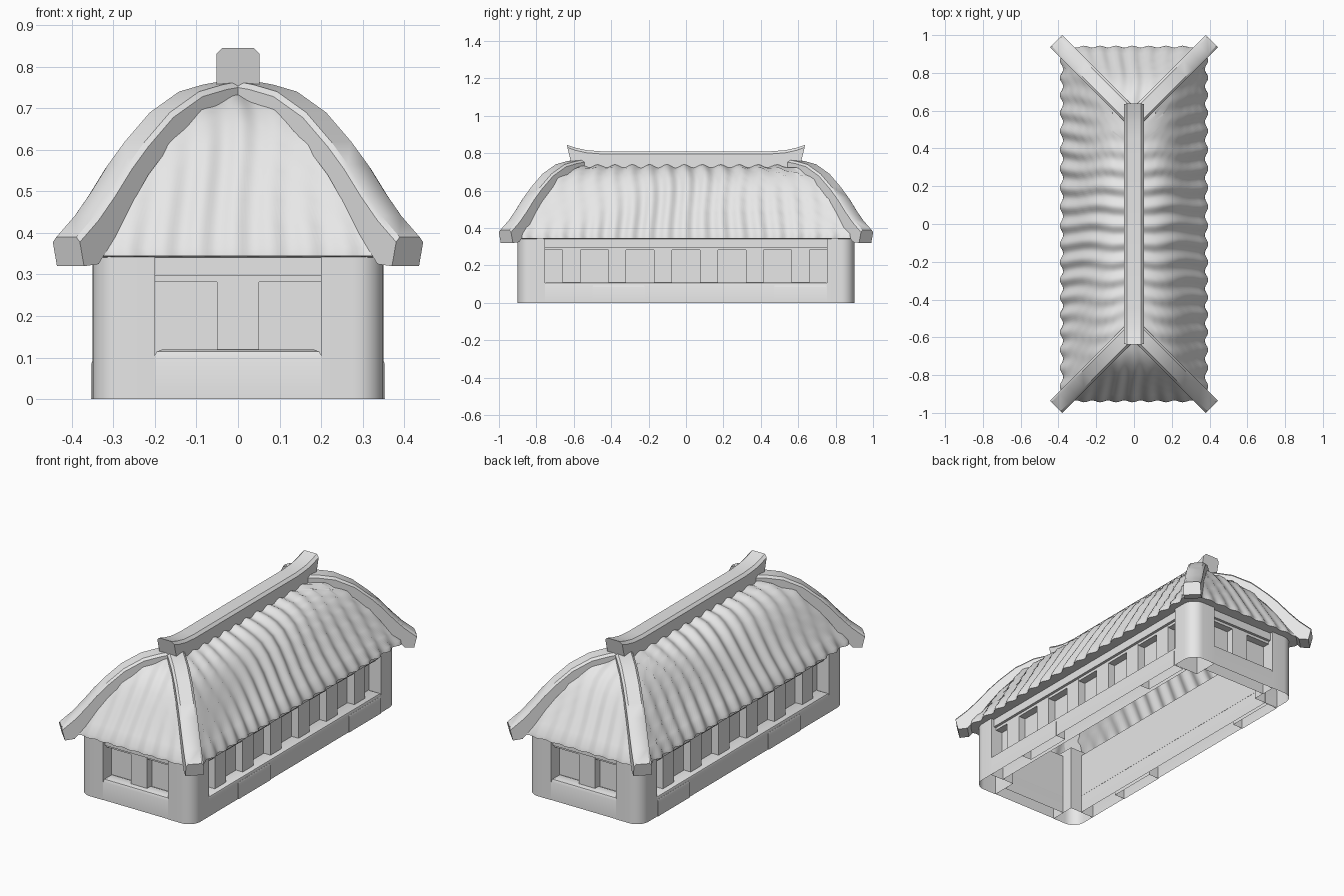
import bpy, bmesh, math
from mathutils import Vector

if "Cube" in bpy.data.objects:
    bpy.data.objects.remove(bpy.data.objects["Cube"], do_unlink=True)

grey = bpy.data.materials.new("plain_grey")
grey.use_nodes = True
grey.diffuse_color = (0.8, 0.8, 0.8, 1)
grey.node_tree.nodes["Principled BSDF"].inputs["Base Color"].default_value = grey.diffuse_color
parts = []


def finish(name, bm, mirror=(False, False)):
    """Turn a bmesh into an object, mirrored over x and/or y."""
    bmesh.ops.recalc_face_normals(bm, faces=bm.faces)
    mesh = bpy.data.meshes.new(name)
    bm.to_mesh(mesh)
    bm.free()
    mesh.materials.append(grey)
    ob = bpy.data.objects.new(name, mesh)
    bpy.context.collection.objects.link(ob)
    if any(mirror):
        mod = ob.modifiers.new("mirror", 'MIRROR')
        mod.use_axis = (mirror[0], mirror[1], False)
    parts.append(ob)
    return ob


def box(name, x, y, z, mirror=(False, False), bevel=0.0, open_bottom=False):
    """Box from (min, max) ranges, with optional bevel and open underside."""
    bm = bmesh.new()
    bmesh.ops.create_cube(bm, size=1)
    for v in bm.verts:
        v.co = Vector([r[0] if c < 0 else r[1] for c, r in zip(v.co, (x, y, z))])
    if bevel:
        top = [e for e in bm.edges if all(v.co.z > z[0] + 1e-4 for v in e.verts)]
        bmesh.ops.bevel(bm, geom=top, offset=bevel, segments=2, profile=0.5, affect='EDGES')
    if open_bottom:
        low = [f for f in bm.faces if all(v.co.z < z[0] + 1e-4 for v in f.verts)]
        bmesh.ops.delete(bm, geom=low, context='FACES')
    return finish(name, bm, mirror)


def loft(name, rings, mirror, cap_first=True):
    """Skin a row of closed rings and cap the ends."""
    bm = bmesh.new()
    rows = [[bm.verts.new(p) for p in ring] for ring in rings]
    n = len(rows[0])
    for a, b in zip(rows, rows[1:]):
        for i in range(n):
            bm.faces.new((a[i], a[(i + 1) % n], b[(i + 1) % n], b[i]))
    bm.faces.new(rows[-1])
    if cap_first:
        bm.faces.new(rows[0])
    return finish(name, bm, mirror)


def section(half, top, bottom, cut):
    """Beam cross-section with chamfered top corners: (across, z) pairs."""
    return [(-half, bottom), (half, bottom), (half, top - cut),
            (half - cut, top), (-half + cut, top), (-half, top - cut)]


BOTH = (True, True)
ALONG_X, ALONG_Y = (True, False), (False, True)

# Corner posts with a rounded outer corner, open underneath
bm = bmesh.new()
R = 0.07
outline = [(0.2, 0.755), (0.35, 0.755)]
for i in range(9):
    a = math.pi / 2 * i / 8
    outline.append((0.35 - R + R * math.cos(a), 0.9 - R + R * math.sin(a)))
outline.append((0.2, 0.9))
low = [bm.verts.new((x, y, 0)) for x, y in outline]
high = [bm.verts.new((x, y, 0.37)) for x, y in outline]
for i in range(len(low)):
    j = (i + 1) % len(low)
    bm.faces.new((low[i], low[j], high[j], high[i]))
bm.faces.new(high)
finish("corner_posts", bm, BOTH)

# Low stone walls between the posts
box("side_low_walls", (0.27, 0.35), (-0.757, 0.757), (0, 0.11), ALONG_X, 0.012, True)
box("end_low_walls", (-0.202, 0.202), (0.82, 0.898), (0, 0.12), ALONG_Y, 0.02, True)
for y0 in (-0.5, 0.47):
    box("wall_stones", (0.29, 0.354), (y0, y0 + 0.28), (0, 0.095), ALONG_X, 0.012, True)

# Recessed walls, window columns and stepped lintels
box("side_recessed_walls", (0.27, 0.276), (-0.757, 0.757), (0.1, 0.345), ALONG_X)
box("end_recessed_walls", (-0.202, 0.202), (0.82, 0.826), (0.1, 0.345), ALONG_Y)
for i in range(6):
    yc = (i - 2.5) * 0.245
    box("side_column", (0.272, 0.32), (yc - 0.048, yc + 0.048), (0.1, 0.29), ALONG_X)
box("end_columns", (-0.05, 0.05), (0.822, 0.87), (0.1, 0.29), ALONG_Y)
for d, z in ((0.0, (0.282, 0.3)), (0.015, (0.297, 0.345))):
    box("side_lintels", (0.272, 0.318 + d), (-0.757, 0.757), z, ALONG_X)
    box("end_lintels", (-0.202, 0.202), (0.822, 0.868 + d), z, ALONG_Y)

# Rippled roof slopes: distance from the ridge, height
RIDGE = 0.555
PROFILE = [(0.0, 0.735), (0.06, 0.73), (0.11, 0.715), (0.15, 0.692), (0.19, 0.66),
           (0.23, 0.61), (0.27, 0.548), (0.31, 0.48), (0.35, 0.415), (0.38, 0.365),
           (0.384, 0.345), (0.315, 0.34)]


def slope(name, half_ridge, ripple, wave, columns, place, mirror):
    bm = bmesh.new()
    rows = []
    for k, (t, z) in enumerate(PROFILE):
        a, b = PROFILE[max(k - 1, 0)], PROFILE[min(k + 1, 9)]
        out = Vector((a[1] - b[1], b[0] - a[0]))
        out = out.normalized() if out.length > 0 and k < 10 else Vector((1, 0))
        row = []
        for i in range(columns + 1):
            along = (2 * i / columns - 1) * (half_ridge + t)
            bend = along + 0.01 * math.sin(t * 22 + along * 5)
            d = ripple * math.cos(2 * math.pi * bend / wave)
            if k == len(PROFILE) - 1:
                d = 0
            row.append(bm.verts.new(place(along, t + out.x * d, z + out.y * d)))
        rows.append(row)
    for r, s in zip(rows, rows[1:]):
        for i in range(columns):
            if half_ridge or r is not rows[0]:
                bm.faces.new((r[i], r[i + 1], s[i + 1], s[i]))
    if not half_ridge:
        bmesh.ops.delete(bm, geom=rows[0], context='VERTS')
    ob = finish(name, bm, mirror)
    # Keep the open shell facing the sky
    me = ob.data
    if sum(p.normal.z * p.area for p in me.polygons) < 0:
        me.flip_normals()


slope("long_roof_slopes", RIDGE, 0.009, 0.0965, 160,
      lambda s, t, z: (t, s, z), ALONG_X)
slope("end_roof_slopes", 0, 0.005, 0.085, 72,
      lambda s, t, z: (s, RIDGE + t, z), ALONG_Y)

# Curved hip beams running down to the four corners
HIP = [(0.015, 0.765, 0.70), (0.06, 0.757, 0.69), (0.118, 0.74, 0.67),
       (0.188, 0.69, 0.62), (0.248, 0.62, 0.54), (0.288, 0.565, 0.47),
       (0.328, 0.5, 0.39), (0.368, 0.442, 0.325), (0.413, 0.39, 0.32)]
rings = []
for c, top, bottom in HIP:
    ring = []
    for w, z in section(0.046, top, bottom, 0.012):
        q = w * math.sqrt(0.5)
        pull = 0.01 if c > 0.4 and z < 0.35 else 0
        ring.append((c + q - pull, RIDGE + c - q - pull, z))
    rings.append(ring)
loft("hip_beams", rings, BOTH)

# Ridge beam with upswept, undercut ends
rings = []
for y, top in ((0, 0.81), (0.45, 0.81), (0.53, 0.816), (0.59, 0.829), (0.638, 0.845)):
    lean = 0.25 if y > 0.6 else 0
    rings.append([(x, y - lean * (top - z), z) for x, z in section(0.052, top, 0.715, 0.014)])
loft("ridge_beam", rings, ALONG_Y, cap_first=False)

# Smooth curved surfaces while keeping crisp edges
bpy.ops.object.select_all(action='DESELECT')
for ob in parts:
    ob.select_set(True)
bpy.context.view_layer.objects.active = parts[0]
bpy.ops.object.shade_smooth_by_angle(angle=math.radians(35))
